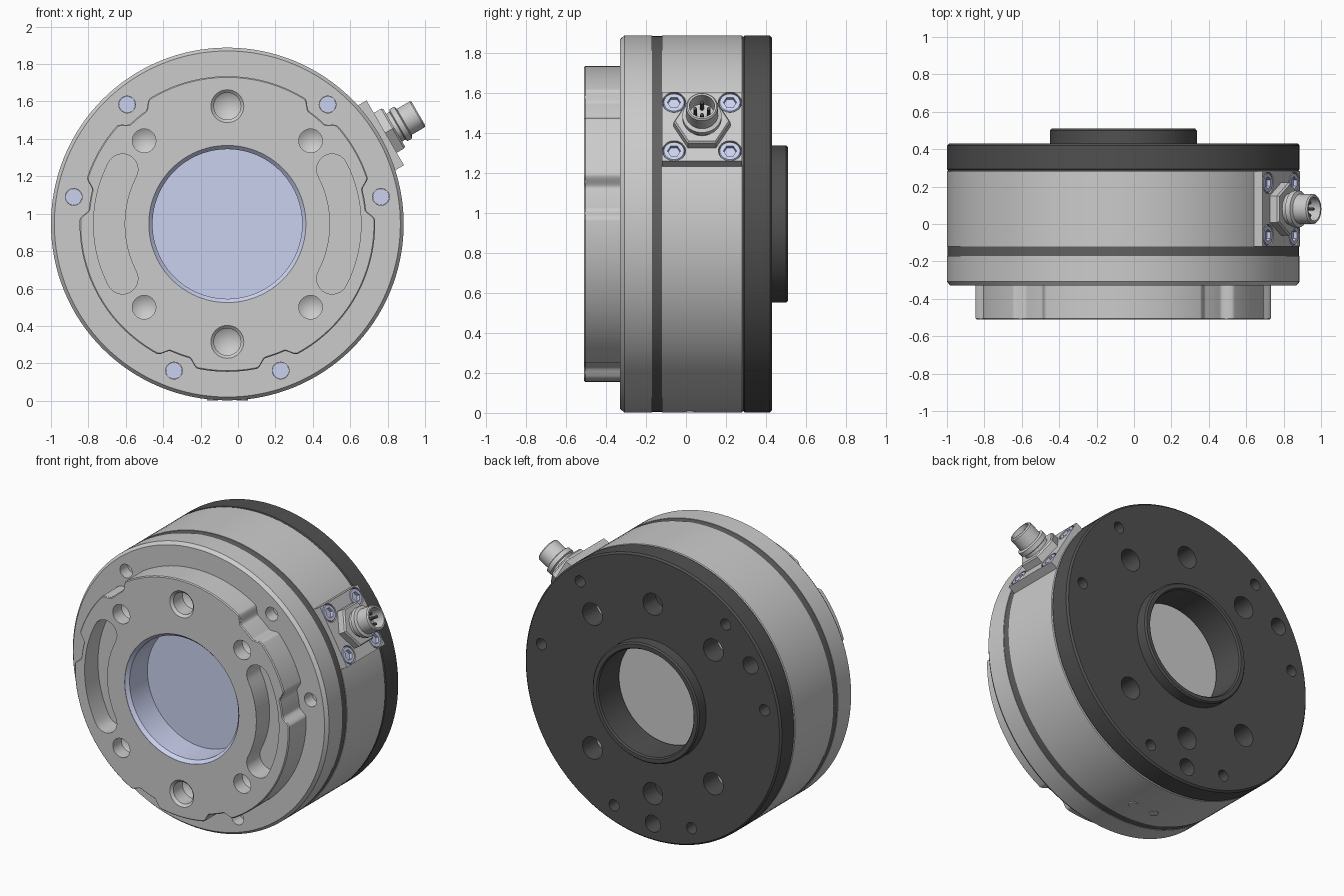
import bpy, bmesh, math
from math import sin, cos, radians, pi
from mathutils import Vector

if "Cube" in bpy.data.objects:
    bpy.data.objects.remove(bpy.data.objects["Cube"])

C = Vector((-0.057, 0, 0.945))
# frames: (origin, u, v, axis)
MAIN = (C, Vector((1, 0, 0)), Vector((0, 0, 1)), Vector((0, 1, 0)))
A = radians(30)
SIDE = (C + Vector((0, 0.08, 0)), Vector((0, 1, 0)), Vector((-sin(A), 0, cos(A))),
        Vector((cos(A), 0, sin(A))))
BOTTOM = (C, Vector((1, 0, 0)), Vector((0, 1, 0)), Vector((0, 0, -1)))


def material(name, col):
    m = bpy.data.materials.new(name)
    m.diffuse_color = (*col, 1)
    m.use_nodes = True
    m.node_tree.nodes["Principled BSDF"].inputs["Base Color"].default_value = m.diffuse_color
    return m


DARK = material("dark_metal", (0.08, 0.08, 0.08))
BAND = material("seal_grey", (0.12, 0.12, 0.12))
BLUE = material("pale_blue", (0.60, 0.64, 0.87))


def place(f, a, b, h):
    return f[0] + f[1] * a + f[2] * b + f[3] * h


def add_lathe(bm, f, pts, at=(0, 0), seg=96, closed=True):
    """Spin (radius, height) points about the frame axis at offset `at`."""
    rings = []
    for r, h in pts:
        if r == 0:
            rings.append([bm.verts.new(place(f, at[0], at[1], h))] * seg)
        else:
            rings.append([bm.verts.new(place(f, at[0] + r * cos(2 * pi * i / seg),
                                             at[1] + r * sin(2 * pi * i / seg), h)) for i in range(seg)])
    n = len(rings)
    for k in range(n if closed else n - 1):
        p, q = rings[k], rings[(k + 1) % n]
        for i in range(seg):
            j = (i + 1) % seg
            vs = list(dict.fromkeys((p[i], p[j], q[j], q[i])))
            if len(vs) > 2:
                bm.faces.new(vs)


def add_prism(bm, f, outline, levels):
    """Extrude an outline through (scale, height) levels, capped at both ends."""
    rings = [[bm.verts.new(place(f, a * s, b * s, h)) for a, b in outline] for s, h in levels]
    n = len(outline)
    for p, q in zip(rings, rings[1:]):
        for i in range(n):
            bm.faces.new((p[i], p[(i + 1) % n], q[(i + 1) % n], q[i]))
    bm.faces.new(rings[0])
    bm.faces.new(rings[-1])


def finish(bm, name, mat=None):
    bmesh.ops.recalc_face_normals(bm, faces=bm.faces)
    me = bpy.data.meshes.new(name)
    bm.to_mesh(me)
    bm.free()
    ob = bpy.data.objects.new(name, me)
    bpy.context.collection.objects.link(ob)
    if mat:
        me.materials.append(mat)
    return ob


def smooth(ob):
    bpy.ops.object.select_all(action='DESELECT')
    ob.select_set(True)
    bpy.context.view_layer.objects.active = ob
    bpy.ops.object.shade_smooth_by_angle(angle=radians(30))


def lathe(name, f, pts, mat=None, **kw):
    bm = bmesh.new()
    add_lathe(bm, f, pts, **kw)
    ob = finish(bm, name, mat)
    smooth(ob)
    return ob


def cut(ob, bm):
    cutter = finish(bm, "cutter")
    cutter.hide_render = True
    m = ob.modifiers.new("cut", 'BOOLEAN')
    m.object, m.operation, m.solver = cutter, 'DIFFERENCE', 'EXACT'
    bpy.context.view_layer.objects.active = ob
    bpy.ops.object.modifier_apply(modifier="cut")
    bpy.data.objects.remove(cutter)
    smooth(ob)


def hole(bm, f, at, r, h0, h1, seg=32):
    add_lathe(bm, f, [(0, h0), (r, h0), (r, h1), (0, h1)], at, seg, closed=False)


def polar(r, deg):
    return (r * cos(radians(deg)), r * sin(radians(deg)))


BOLT_ANGLES = (10, 50, 130, 170, 250, 290)
BOLTS = [polar(0.834, a) for a in BOLT_ANGLES]
DIAG = [(x, z) for x in (-0.445, 0.445) for z in (-0.445, 0.445)]

# front boss with six scalloped notches
outline = []
for i in range(720):
    d = min(abs((i / 2 - a + 180) % 360 - 180) for a in BOLT_ANGLES)
    t = min(max((8.5 - d) / 4.5, 0), 1)
    outline.append(polar(0.79 - 0.045 * t * t * (3 - 2 * t), i / 2))
bm = bmesh.new()
add_prism(bm, MAIN, outline, [(0.992, -0.51), (1, -0.504), (1, -0.33)])
boss = finish(bm, "front_boss")
bm = bmesh.new()
hole(bm, MAIN, (0, 0), 0.42, -0.6, -0.2, 96)
for s in (-1, 1):
    # large drilled holes
    add_lathe(bm, MAIN, [(0, -0.53), (0.088, -0.53), (0.088, -0.51), (0.072, -0.495),
                         (0.072, -0.40), (0, -0.355)], (0, 0.63 * s), 40, closed=False)
    # curved slots
    slot = [polar(0.715, a) for a in range(-27, 28, 3)]
    for end, r_mid in ((27.5, 0.632),):
        cx, cz = polar(r_mid, end)
        cap = [(cx + 0.083 * cos(radians(end + k)), cz + 0.083 * sin(radians(end + k)))
               for k in range(15, 180, 15)]
    slot += cap + [polar(0.549, a) for a in range(27, -28, -3)] + [(x, -z) for x, z in reversed(cap)]
    add_prism(bm, MAIN, [(x * s, z) for x, z in slot], [(1, -0.6), (1, -0.37)])
# small drilled holes
for p in DIAG:
    add_lathe(bm, MAIN, [(0, -0.53), (0.063, -0.53), (0.063, -0.42), (0, -0.38)], p, 32, closed=False)
cut(boss, bm)

# blue cup in the front bore
lathe("bore_cap", MAIN, [(0, -0.30), (0.40, -0.30), (0.40, -0.487), (0.42, -0.508),
                         (0.42, -0.28), (0, -0.28)], BLUE, closed=False)

# front flange with bolt holes
flange = lathe("front_flange", MAIN, [(0.42, -0.33), (0.925, -0.33), (0.943, -0.308),
                                      (0.943, -0.17), (0.42, -0.17)], seg=128)
bm = bmesh.new()
for p in BOLTS:
    hole(bm, MAIN, p, 0.045, -0.4, -0.22)
cut(flange, bm)
for i, p in enumerate(BOLTS):
    lathe(f"flange_bolt_{i}", MAIN, [(0, -0.25), (0.044, -0.25), (0.044, -0.215), (0, -0.215)],
          BLUE, at=p, seg=32, closed=False)

# seal band and main housing
lathe("seal_band", MAIN, [(0.42, -0.17), (0.94, -0.17), (0.94, -0.12), (0.42, -0.12)], BAND, seg=128)
lathe("housing", MAIN, [(0.40, -0.12), (0.943, -0.12), (0.943, 0.28), (0.938, 0.285),
                        (0.40, 0.285)], seg=128)
for i, x in enumerate((-0.08, 0.08)):
    lathe(f"bottom_pin_{i}", BOTTOM, [(0, 0.90), (0.03, 0.90), (0.03, 0.944), (0, 0.944)],
          at=(x, 0.02), seg=24, closed=False)

# dark rear plate with centring ring
rear = lathe("rear_plate", MAIN, [(0.35, 0.285), (0.35, 0.50), (0.358, 0.51), (0.384, 0.51),
                                  (0.393, 0.50), (0.393, 0.43), (0.932, 0.43), (0.943, 0.419),
                                  (0.943, 0.293), (0.935, 0.285)], DARK, seg=128)
bm = bmesh.new()
for p in DIAG:
    hole(bm, MAIN, p, 0.073, 0.2, 0.6)
for z in (-0.63, 0.63):
    hole(bm, MAIN, (0, z), 0.072, 0.30, 0.6)
for a in (150, 270):
    hole(bm, MAIN, polar(0.83, a), 0.056, 0.30, 0.6)
for p in BOLTS:
    hole(bm, MAIN, p, 0.037, 0.31, 0.6, 24)
cut(rear, bm)
lathe("rear_bore_disc", MAIN, [(0, 0.24), (0.40, 0.24), (0.40, 0.27), (0, 0.27)], closed=False)

# connector mounting plate with counterbores
SCREWS = [(a, b) for a in (-0.14, 0.14) for b in (-0.14, 0.14)]
bm = bmesh.new()
add_prism(bm, SIDE, [(-0.2, -0.2), (0.2, -0.2), (0.2, 0.2), (-0.2, 0.2)], [(1, 0.88), (1, 0.975)])
plate = finish(bm, "connector_plate")
bm = bmesh.new()
for p in SCREWS:
    hole(bm, SIDE, p, 0.058, 0.945, 1.1)
cut(plate, bm)

# blue socket screws
for i, p in enumerate(SCREWS):
    screw = lathe(f"plate_screw_{i}", SIDE, [(0, 0.94), (0.054, 0.94), (0.054, 0.968), (0.05, 0.974), (0, 0.974)],
                  BLUE, at=p, seg=32, closed=False)
    bm = bmesh.new()
    hole(bm, SIDE, p, 0.033, 0.952, 1.1, 6)
    cut(screw, bm)

# connector nut, barrel and pins
bm = bmesh.new()
add_prism(bm, SIDE, [polar(0.142, 60 * k) for k in range(6)], [(1, 0.97), (1, 1.02), (0.94, 1.03)])
finish(bm, "connector_nut")
lathe("connector_barrel", SIDE, [(0, 1.0), (0.085, 1.0), (0.085, 1.05), (0.098, 1.056), (0.098, 1.085),
                                 (0.08, 1.092), (0.08, 1.172), (0.073, 1.18), (0.063, 1.18),
                                 (0.063, 1.09), (0, 1.09)], seg=48, closed=False)
for k in range(4):
    lathe(f"connector_pin_{k}", SIDE, [(0, 1.08), (0.009, 1.08), (0.009, 1.155), (0, 1.162)], DARK,
          at=polar(0.034, 90 * k), seg=12, closed=False)
